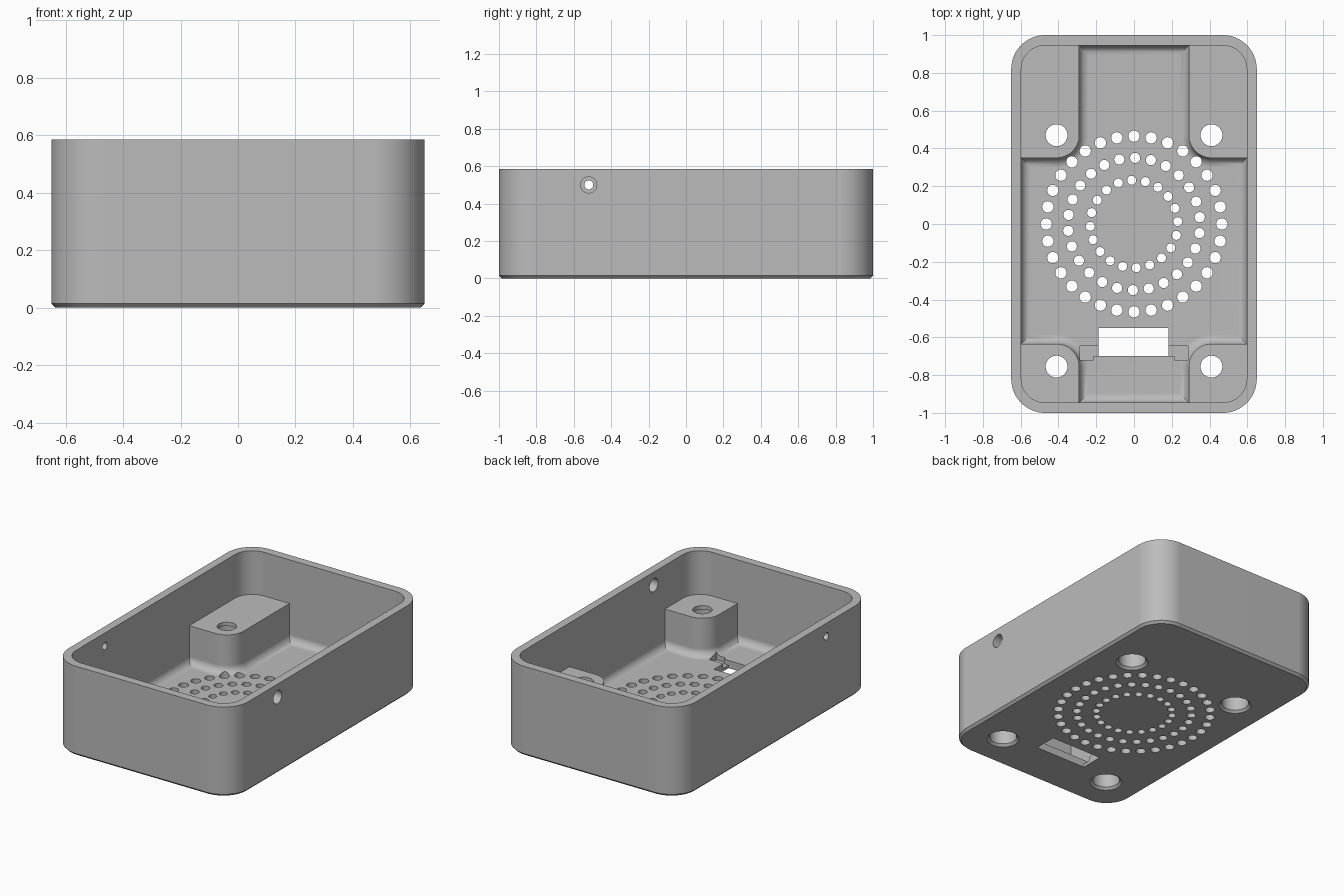
import bpy, bmesh
from math import sin, cos, pi, radians

if "Cube" in bpy.data.objects:
    bpy.data.objects.remove(bpy.data.objects["Cube"])

HEIGHT, FLOOR, BOSS_TOP = 0.585, 0.05, 0.30
FILLET, BOSS_ROUND = 0.05, 0.12
IN_X, IN_Y = 0.597, 0.945
SCREWS = [(sx * 0.41, y) for sx in (-1, 1) for y in (0.47, -0.755)]


def arc(cx, cy, r, a0, a1, n=16):
    """Points on an arc, angles in degrees."""
    angles = [radians(a0 + (a1 - a0) * i / n) for i in range(n + 1)]
    return [(cx + r * cos(a), cy + r * sin(a)) for a in angles]


def circle(cx, cy, r, n=32):
    return arc(cx, cy, r, 0, 360, n)[:-1]


def rounded_rect(hx, hy, r):
    pts = []
    for sx, sy, a in ((1, 1, 0), (-1, 1, 90), (-1, -1, 180), (1, -1, 270)):
        pts += arc(sx * (hx - r), sy * (hy - r), r, a, a + 90)
    return pts


def rect(x0, x1, y0, y1):
    return [(x0, y0), (x1, y0), (x1, y1), (x0, y1)]


def well_outline(d):
    """Cross-shaped floor between the four corner bosses, inset by d."""
    r = BOSS_ROUND + d
    wx, wy = IN_X - d, IN_Y - d
    back = [(wx, 0.35 - d)] + arc(0.41, 0.47, r, 270, 180) + [(0.29 - d, wy)]
    front = [(0.29 - d, -wy)] + arc(0.41, -0.755, r, 180, 90) + [(wx, -0.635 + d)]
    right = front + back
    return right + [(-x, y) for x, y in reversed(right)]


def loft(bm, layers):
    """Closed solid through stacked outlines of equal point count."""
    rings = [[bm.verts.new((x, y, z)) for x, y in pts] for pts, z in layers]
    for a, b in zip(rings, rings[1:]):
        for i in range(len(a)):
            j = (i + 1) % len(a)
            bm.faces.new((a[i], a[j], b[j], b[i]))
    bm.faces.new(list(reversed(rings[0])))
    bm.faces.new(rings[-1])


def make(name, solids):
    bm = bmesh.new()
    for layers in solids:
        loft(bm, layers)
    bmesh.ops.recalc_face_normals(bm, faces=bm.faces)
    mesh = bpy.data.meshes.new(name)
    bm.to_mesh(mesh)
    bm.free()
    obj = bpy.data.objects.new(name, mesh)
    bpy.context.collection.objects.link(obj)
    return obj


def cut(target, name, solids, rotate=None):
    """Subtract the solids from the target, then discard the cutter."""
    cutter = make(name, solids)
    cutter.hide_render = True
    if rotate:
        cutter.rotation_euler = rotate
    mod = target.modifiers.new(name, 'BOOLEAN')
    mod.operation, mod.solver, mod.object = 'DIFFERENCE', 'EXACT', cutter
    bpy.context.view_layer.objects.active = target
    bpy.ops.object.modifier_apply(modifier=mod.name)
    bpy.data.objects.remove(cutter)


# Outer shell with chamfered bottom edge
case = make("enclosure_base", [[
    (rounded_rect(0.635, 0.985, 0.165), 0),
    (rounded_rect(0.65, 1.0, 0.18), 0.015),
    (rounded_rect(0.65, 1.0, 0.18), HEIGHT)]])

# Open upper cavity, then the filleted well between the bosses
cut(case, "upper_cavity", [[(rounded_rect(IN_X, IN_Y, 0.125), z) for z in (BOSS_TOP, 0.8)]])
steps = [i * pi / 16 for i in range(9)]
well = [(well_outline(FILLET * (1 - sin(a))), FLOOR + FILLET * (1 - cos(a))) for a in steps]
cut(case, "floor_well", [well + [(well_outline(0), BOSS_TOP + 0.02)]])

# Speaker grille: three rings of holes
grille = []
for ring, count, r, start in ((0.465, 32, 0.030, 0), (0.35, 26, 0.027, 89), (0.232, 20, 0.024, 3)):
    for i in range(count):
        a = radians(start + 360 * i / count)
        hole = circle(ring * cos(a), ring * sin(a), r, 20)
        grille.append([(hole, -0.1), (hole, 0.2)])
cut(case, "grille_holes", grille)

# Screw holes with deep bores and countersunk mouths
cut(case, "screw_holes", [[
    (circle(x, y, 0.098), -0.01), (circle(x, y, 0.098), 0), (circle(x, y, 0.083), 0.015),
    (circle(x, y, 0.083), 0.275), (circle(x, y, 0.058), 0.275),
    (circle(x, y, 0.058), 0.4)] for x, y in SCREWS])

# Connector slot with stepped side pockets
slot = rect(-0.187, 0.183, -0.70, -0.55)
cut(case, "connector_slot", [[(slot, -0.1), (slot, 0.2)]])
half = [(0.215, -0.70), (0.215, -0.72), (0.285, -0.72), (0.285, -0.645)]
pocket = half + [(-x, y) for x, y in reversed(half)]
cut(case, "connector_pocket", [[(pocket, 0.02), (pocket, 0.12)]])

# Side wall holes: large on one side, small on the other
for name, r, x0, x1 in (("large_side_hole", 0.043, 0.5, 0.8), ("small_side_hole", 0.024, -0.8, -0.5)):
    hole = circle(-0.5, -0.52, r)
    cut(case, name, [[(hole, x0), (hole, x1)]], rotate=(0, pi / 2, 0))

# Material and shading
mat = bpy.data.materials.new("matte_grey")
mat.use_nodes = True
colour = (0.5, 0.5, 0.5, 1)
mat.diffuse_color = colour
mat.node_tree.nodes["Principled BSDF"].inputs["Base Color"].default_value = colour
case.data.materials.clear()
case.data.materials.append(mat)

bpy.ops.object.select_all(action='DESELECT')
case.select_set(True)
bpy.context.view_layer.objects.active = case
bpy.ops.object.shade_smooth_by_angle(angle=radians(30))
normals = case.modifiers.new("even_shading", 'WEIGHTED_NORMAL')
normals.keep_sharp = True
